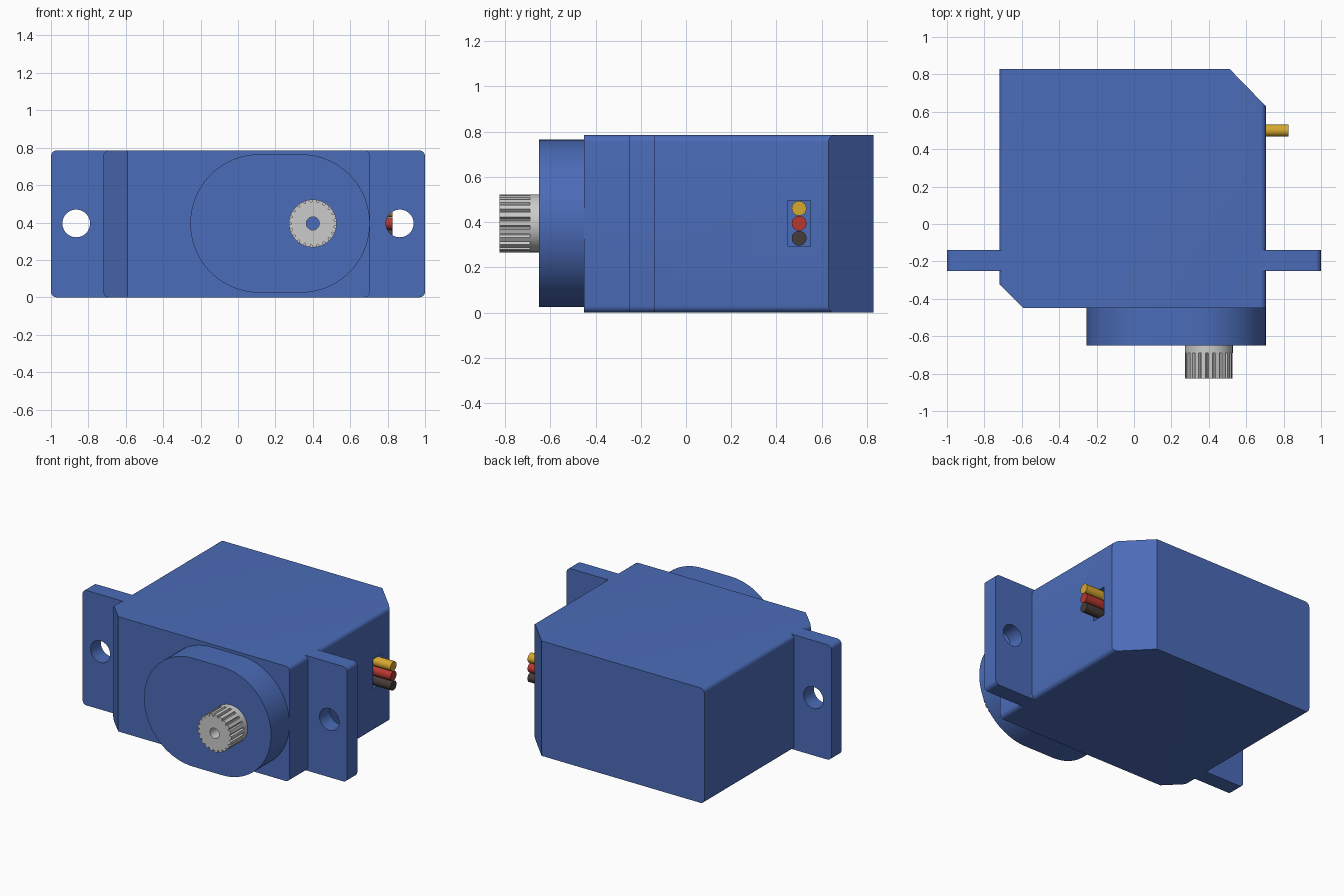
import bpy, bmesh
from math import sin, cos, pi, radians
from mathutils import Vector

if "Cube" in bpy.data.objects:
    bpy.data.objects.remove(bpy.data.objects["Cube"])


def material(name, rgb):
    m = bpy.data.materials.new(name)
    m.diffuse_color = (*rgb, 1)
    m.use_nodes = True
    m.node_tree.nodes["Principled BSDF"].inputs["Base Color"].default_value = m.diffuse_color
    return m


BLUE = material("blue_plastic", (0.07, 0.15, 0.48))
YELLOW = material("yellow_wire", (0.68, 0.39, 0.03))
RED = material("red_wire", (0.48, 0.04, 0.03))
BROWN = material("brown_wire", (0.06, 0.045, 0.04))
H, MID = 0.785, 0.395


def arc(cx, cz, r, a0, a1, n):
    """Points on an arc, angles in degrees."""
    return [(cx + r * cos(radians(a0 + (a1 - a0) * i / n)),
             cz + r * sin(radians(a0 + (a1 - a0) * i / n))) for i in range(n + 1)]


def circle(cx, cz, r, n=48):
    return arc(cx, cz, r, 0, 360, n)[:-1]


def prism(name, pts, lo, hi, mat=None, axis="y", planes=()):
    """Extrude a profile along y (xz points) or x (yz points), then slice off corners."""
    bm = bmesh.new()
    place = (lambda p, d: (p[0], d, p[1])) if axis == "y" else (lambda p, d: (d, p[0], p[1]))
    rings = [[bm.verts.new(place(p, d)) for p in pts] for d in (lo, hi)]
    bm.faces.new(rings[0])
    bm.faces.new(rings[1])
    n = len(pts)
    for i in range(n):
        j = (i + 1) % n
        bm.faces.new((rings[0][i], rings[0][j], rings[1][j], rings[1][i]))
    for co, no in planes:
        cut = bmesh.ops.bisect_plane(bm, geom=bm.verts[:] + bm.edges[:] + bm.faces[:],
                                     plane_co=co, plane_no=no, clear_outer=True)
        edges = [e for e in cut["geom_cut"] if isinstance(e, bmesh.types.BMEdge)]
        bmesh.ops.contextual_create(bm, geom=edges)
    bmesh.ops.recalc_face_normals(bm, faces=bm.faces[:])
    me = bpy.data.meshes.new(name)
    bm.to_mesh(me)
    bm.free()
    ob = bpy.data.objects.new(name, me)
    bpy.context.collection.objects.link(ob)
    if mat:
        me.materials.append(mat)
    return ob


def activate(ob):
    bpy.ops.object.select_all(action="DESELECT")
    ob.select_set(True)
    bpy.context.view_layer.objects.active = ob


def carve(ob, cutter):
    cutter.hide_render = True
    mod = ob.modifiers.new("cut", "BOOLEAN")
    mod.operation, mod.solver, mod.object = "DIFFERENCE", "EXACT", cutter
    activate(ob)
    bpy.ops.object.modifier_apply(modifier=mod.name)
    bpy.data.objects.remove(cutter)


def smooth(ob):
    activate(ob)
    bpy.ops.object.shade_smooth_by_angle(angle=radians(30))


# case: rounded section along y, two vertical corners chamfered, cable recess
R, XL, XR = 0.03, -0.72, 0.705
section = (arc(XR - R, R, R, -90, 0, 6) + arc(XR - R, H - R, R, 0, 90, 6)
           + arc(XL + R, H - R, R, 90, 180, 6) + arc(XL + R, R, R, 180, 270, 6))
case = prism("case", section, -0.45, 0.83, BLUE,
             planes=[(Vector((-0.59, -0.45, 0)), Vector((-1, -1, 0))),
                     (Vector((0.51, 0.83, 0)), Vector((1, 0.975, 0)))])
carve(case, prism("recess_cutter", [(0.45, 0.295), (0.55, 0.295), (0.55, 0.495), (0.45, 0.495)],
                  0.62, 0.8, BLUE, axis="x"))
smooth(case)

# mounting ears with screw holes
for side, s, inner in (("left", -1, 0.69), ("right", 1, 0.675)):
    pts = ([(inner, 0)] + arc(1 - R, R, R, -90, 0, 6)
           + arc(1 - R, H - R, R, 0, 90, 6) + [(inner, H)])
    ear = prism(side + "_mounting_ear", [(s * x, z) for x, z in pts], -0.25, -0.14, BLUE)
    carve(ear, prism("hole_cutter", circle(s * 0.865, MID, 0.074), -0.4, 0, BLUE))
    smooth(ear)

# raised gearbox boss
boss = prism("gearbox_boss", arc(0.335, MID, 0.37, -90, 90, 40) + arc(0.115, MID, 0.37, 90, 270, 40),
             -0.65, -0.44, BLUE)
smooth(boss)

# output shaft: collar and splined end, both bored through
TEETH = 21
spline = []
for i in range(TEETH):
    for f, r in ((-0.28, 0.128), (0.28, 0.128), (0.42, 0.114), (0.58, 0.114)):
        a = 2 * pi * (i + f) / TEETH
        spline.append((0.4 + r * cos(a), MID + r * sin(a)))
for ob in (prism("shaft_collar", circle(0.4, MID, 0.128), -0.69, -0.65),
           prism("shaft_spline", spline, -0.825, -0.69)):
    carve(ob, prism("bore_cutter", circle(0.4, MID, 0.035, 32), -0.9, -0.6))
    smooth(ob)

# cable wires
for name, z, mat in (("yellow", 0.461, YELLOW), ("red", MID, RED), ("brown", 0.329, BROWN)):
    smooth(prism(name + "_wire", circle(0.5, z, 0.0325, 32), 0.62, 0.825, mat, axis="x"))
